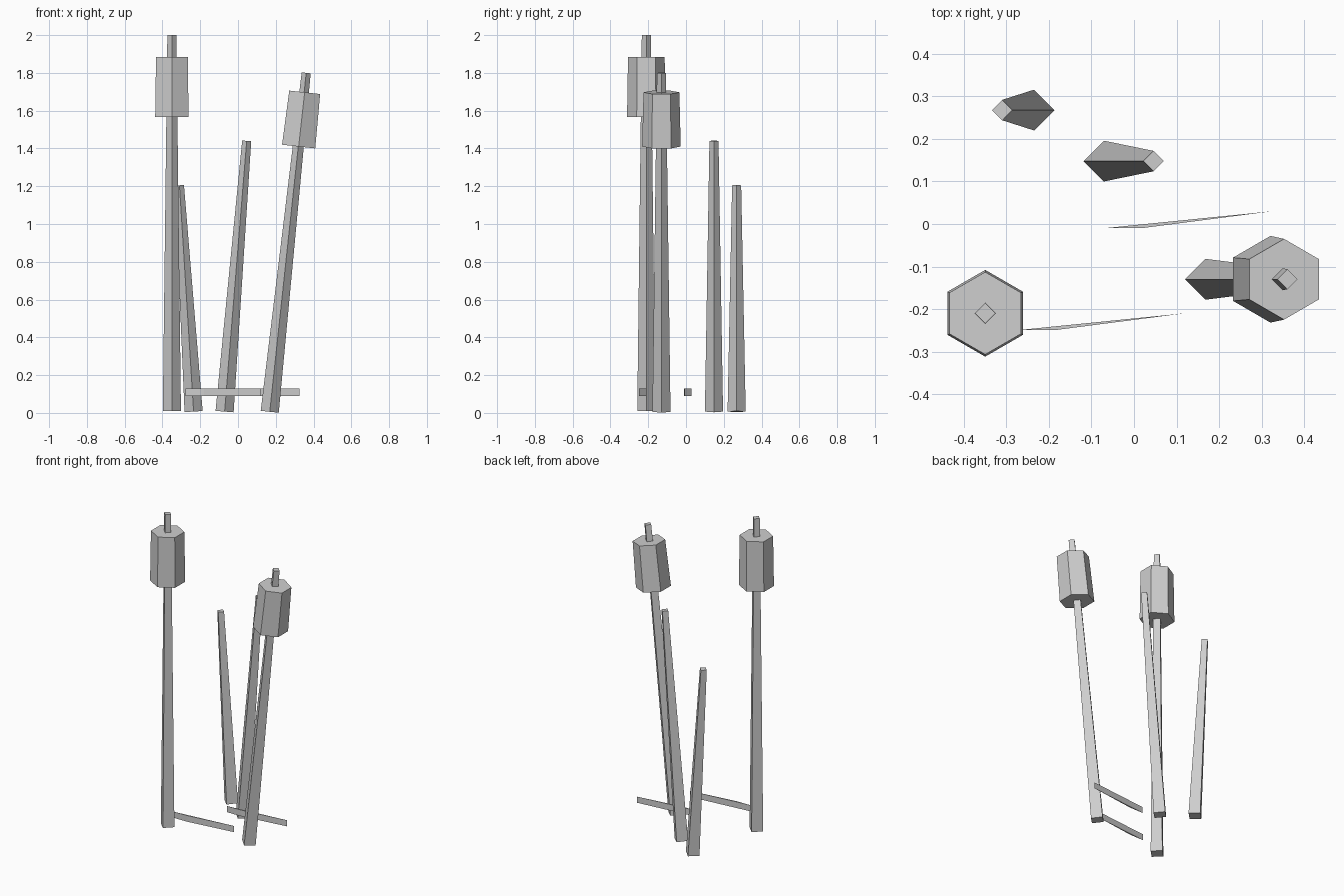
import bpy
import bmesh
from mathutils import Vector, Matrix

if "Cube" in bpy.data.objects:
    bpy.data.objects.remove(bpy.data.objects["Cube"])

grey = bpy.data.materials.new("plain grey")
grey.diffuse_color = (0.62, 0.62, 0.62, 1)
grey.use_nodes = True
grey.node_tree.nodes["Principled BSDF"].inputs["Base Color"].default_value = grey.diffuse_color


def finish(name, bm):
    bmesh.ops.recalc_face_normals(bm, faces=bm.faces)
    mesh = bpy.data.meshes.new(name)
    bm.to_mesh(mesh)
    bm.free()
    mesh.materials.append(grey)
    obj = bpy.data.objects.new(name, mesh)
    bpy.context.collection.objects.link(obj)


def taper(name, sides, bottom, top, r1, r2, turn=0.0):
    """Low-poly tapered prism leaning from bottom to top."""
    bottom, top = Vector(bottom), Vector(top)
    axis = top - bottom
    lean = Vector((0, 0, 1)).rotation_difference(axis.normalized()).to_matrix().to_4x4()
    place = Matrix.Translation((bottom + top) / 2) @ lean @ Matrix.Rotation(turn, 4, 'Z')
    bm = bmesh.new()
    bmesh.ops.create_cone(bm, cap_ends=True, segments=sides, radius1=r1,
                          radius2=r2, depth=axis.length, matrix=place)
    # create_cone puts its first corner on the y axis
    finish(name, bm)


# Reed stems: square section, corners along x and y
stems = [
    ("tall_stem", (-0.35, -0.21, 0.009), (-0.35, -0.21, 2.0)),
    ("leaning_stem", (0.168, -0.13, 0.006), (0.361, -0.13, 1.80)),
    ("middle_stem", (-0.071, 0.148, 0.007), (0.046, 0.148, 1.44)),
    ("short_stem", (-0.235, 0.268, 0.007), (-0.31, 0.268, 1.205)),
]
for name, low, high in stems:
    taper(name, 4, low, high, 0.048, 0.024)

# Seed heads: six sided, corners along y
taper("tall_seed_head", 6, (-0.35, -0.21, 1.567), (-0.35, -0.21, 1.885), 0.102, 0.097)
taper("leaning_seed_head", 6, (0.321, -0.13, 1.41), (0.353, -0.13, 1.697), 0.102, 0.095)

# Fallen leaf blades: thin three-cornered outlines raised to a strip
for name, dx, dy in (("front_blade", -0.205, -0.24), ("rear_blade", 0, 0)):
    bm = bmesh.new()
    outline = [(-0.072, -0.01), (0.024, -0.009), (0.325, 0.03)]
    face = bm.faces.new([bm.verts.new((x + dx, y + dy, 0.09)) for x, y in outline])
    raised = bmesh.ops.extrude_face_region(bm, geom=[face], use_keep_orig=True)
    bmesh.ops.translate(bm, vec=(0, 0, 0.039),
                        verts=[v for v in raised["geom"] if isinstance(v, bmesh.types.BMVert)])
    finish(name, bm)
